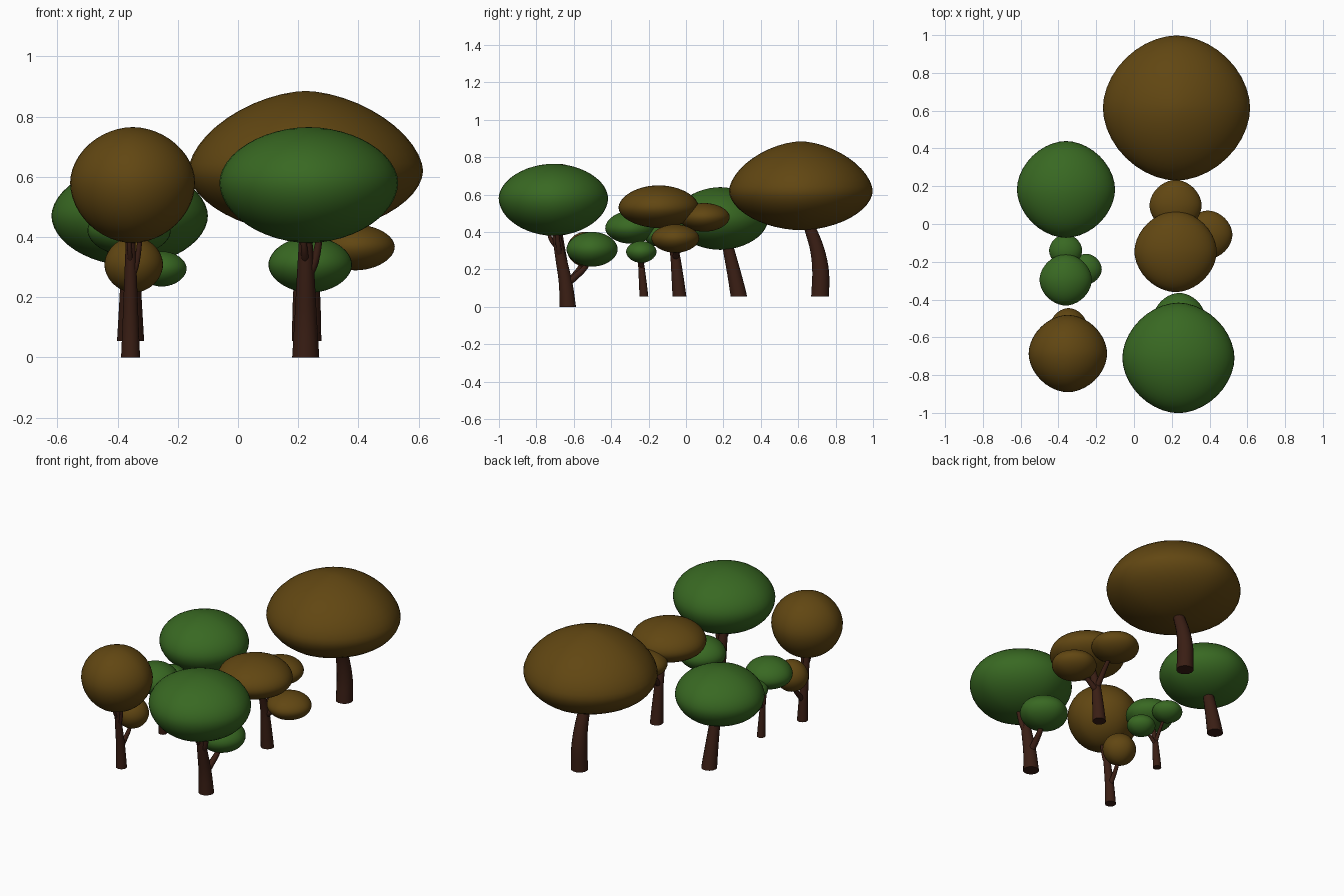
import bpy, bmesh, math
from mathutils import Vector

if "Cube" in bpy.data.objects:
    bpy.data.objects.remove(bpy.data.objects["Cube"])


def material(name, rgb):
    m = bpy.data.materials.new(name)
    m.diffuse_color = (*rgb, 1)
    m.use_nodes = True
    m.node_tree.nodes["Principled BSDF"].inputs["Base Color"].default_value = m.diffuse_color
    return m


GREEN = material("leaf_green", (0.04, 0.14, 0.016))
BROWN = material("leaf_brown", (0.12, 0.062, 0.006))
BARK = material("bark", (0.042, 0.013, 0.007))


def finish(name, bm, mat):
    bmesh.ops.recalc_face_normals(bm, faces=bm.faces)
    me = bpy.data.meshes.new(name)
    bm.to_mesh(me)
    bm.free()
    me.materials.append(mat)
    ob = bpy.data.objects.new(name, me)
    bpy.context.collection.objects.link(ob)
    bpy.context.view_layer.objects.active = ob
    bpy.ops.object.select_all(action='DESELECT')
    ob.select_set(True)
    bpy.ops.object.shade_smooth_by_angle(angle=math.radians(40))
    return ob


def spow(v, e):
    return math.copysign(abs(v) ** e, v)


def canopy(name, centre, rx, ry, z_low, z_high, mat, p_top=1.9, p_low=1.9):
    """Rounded foliage blob: slightly diamond outline, separate top and bottom heights."""
    bm = bmesh.new()
    bmesh.ops.create_uvsphere(bm, u_segments=40, v_segments=24, radius=1)
    for v in bm.verts:
        z = max(-1, min(1, v.co.z))
        a = math.atan2(v.co.y, v.co.x)
        p = p_top if z > 0 else p_low
        r = max(0, 1 - z * z) ** (1 / p)
        h = spow(z, 2 / p) * (z_high if z > 0 else z_low)
        v.co = (centre[0] + rx * r * spow(math.cos(a), 2 / 1.85),
                centre[1] + ry * r * spow(math.sin(a), 2 / 1.85),
                centre[2] + h)
    return finish(name, bm, mat)


def smooth_path(pts, steps=4):
    """Catmull-Rom through (x, y, z, radius) points."""
    p = [Vector(q) for q in pts]
    p = [2 * p[0] - p[1]] + p + [2 * p[-1] - p[-2]]
    out = []
    for i in range(1, len(p) - 2):
        a, b, c, d = p[i - 1:i + 3]
        for k in range(steps):
            t = k / steps
            out.append(0.5 * (2 * b + (c - a) * t + (2 * a - 5 * b + 4 * c - d) * t ** 2
                              + (3 * b - a - 3 * c + d) * t ** 3))
    return out + [p[-2]]


def tube(bm, pts, base, s, n=14):
    """Tapered capped limb with level rings, scaled by s about the tree base."""
    rings = []
    path = smooth_path(pts)
    for i, q in enumerate(path):
        d = (path[min(i + 1, len(path) - 1)] - path[max(i - 1, 0)]).to_3d()
        rot = Vector((0, 0, 1)).rotation_difference(d.normalized())
        ring = []
        for k in range(n):
            a = 2 * math.pi * k / n
            off = Vector((math.cos(a), math.sin(a), 0)) * q[3]
            if i:
                off = rot @ off
            w = Vector(q[:3]) + off
            ring.append(bm.verts.new([base[j] + w[j] * s[j] for j in range(3)]))
        rings.append(ring)
    for a, b in zip(rings, rings[1:]):
        for k in range(n):
            bm.faces.new((a[k], a[(k + 1) % n], b[(k + 1) % n], b[k]))
    bm.faces.new(rings[0])
    bm.faces.new(rings[-1])


def tree(name, base, s, limbs, blobs, mat):
    bm = bmesh.new()
    for limb in limbs:
        tube(bm, limb, base, s)
    finish(name + "_trunk", bm, BARK)
    for i, (c, r, lo, hi, *p) in enumerate(blobs):
        canopy(f"{name}_canopy_{i + 1}", [base[j] + c[j] * s[j] for j in range(3)],
               r * s[0], r * s[1] * 0.985, lo * s[2], hi * s[2], mat, *p)


# forked tree: leaning trunk, one low side branch, two twigs
forked_limbs = [
    [(0, 0, 0, .045), (0, -.012, .13, .037), (0, -.037, .26, .030), (0, -.06, .38, .023), (0, -.075, .5, .015)],
    [(0, -.01, .12, .020), (.005, .045, .165, .018), (.012, .095, .215, .015), (.015, .12, .28, .010)],
    [(0, -.04, .26, .017), (.03, -.05, .32, .014), (.05, -.06, .42, .010)],
    [(0, -.05, .31, .013), (-.005, -.09, .36, .011), (-.01, -.11, .43, .008)],
]
forked_blobs = [((.01, -.077, .58), .297, .20, .185), ((.015, .13, .308), .139, .093, .093)]
tree("front_right_tree", (.225, -.632, 0), (1, 1, 1), forked_limbs, forked_blobs, GREEN)
tree("front_left_tree", (-.357, -.632, 0), (.7, .7, 1), forked_limbs, forked_blobs, BROWN)

# layered tree: three flat foliage pads
layered_limbs = [
    [(0, 0, 0, .038), (0, -.012, .12, .032), (0, -.027, .24, .025), (0, -.06, .36, .018), (0, -.09, .45, .012)],
    [(0, -.02, .2, .018), (.06, -.02, .25, .014), (.15, -.02, .31, .010)],
    [(0, -.025, .22, .018), (0, .04, .31, .014), (0, .12, .41, .010)],
]
layered_blobs = [((-.006, -.111, .475), .218, .108, .12), ((-.006, .133, .425), .138, .078, .075),
                 ((.165, -.022, .312), .130, .078, .074)]
tree("middle_right_tree", (.226, -.035, .055), (1, 1, 1), layered_limbs, layered_blobs, BROWN)
tree("middle_left_tree", (-.358, -.225, .055), (.635, .635, .77), layered_limbs, layered_blobs, GREEN)

# big back tree: bent trunk, wide peaked crown
tree("back_right_tree", (.228, .717, .055), (1, 1, 1),
     [[(0, 0, 0, .049), (0, .003, .13, .046), (0, -.015, .25, .039), (0, -.052, .36, .032), (0, -.09, .46, .024)]],
     [((-.003, -.103, .565), .39, .21, .265, 1.7, 1.85)], BROWN)

# back left tree: straight leaning trunk, rounder crown
tree("back_left_tree", (-.357, .283, .055), (1, 1, 1),
     [[(0, 0, 0, .045), (0, -.025, .12, .038), (0, -.055, .25, .031), (0, -.08, .36, .024)]],
     [((-.003, -.1, .415), .26, .165, .17, 1.85, 1.9)], GREEN)
